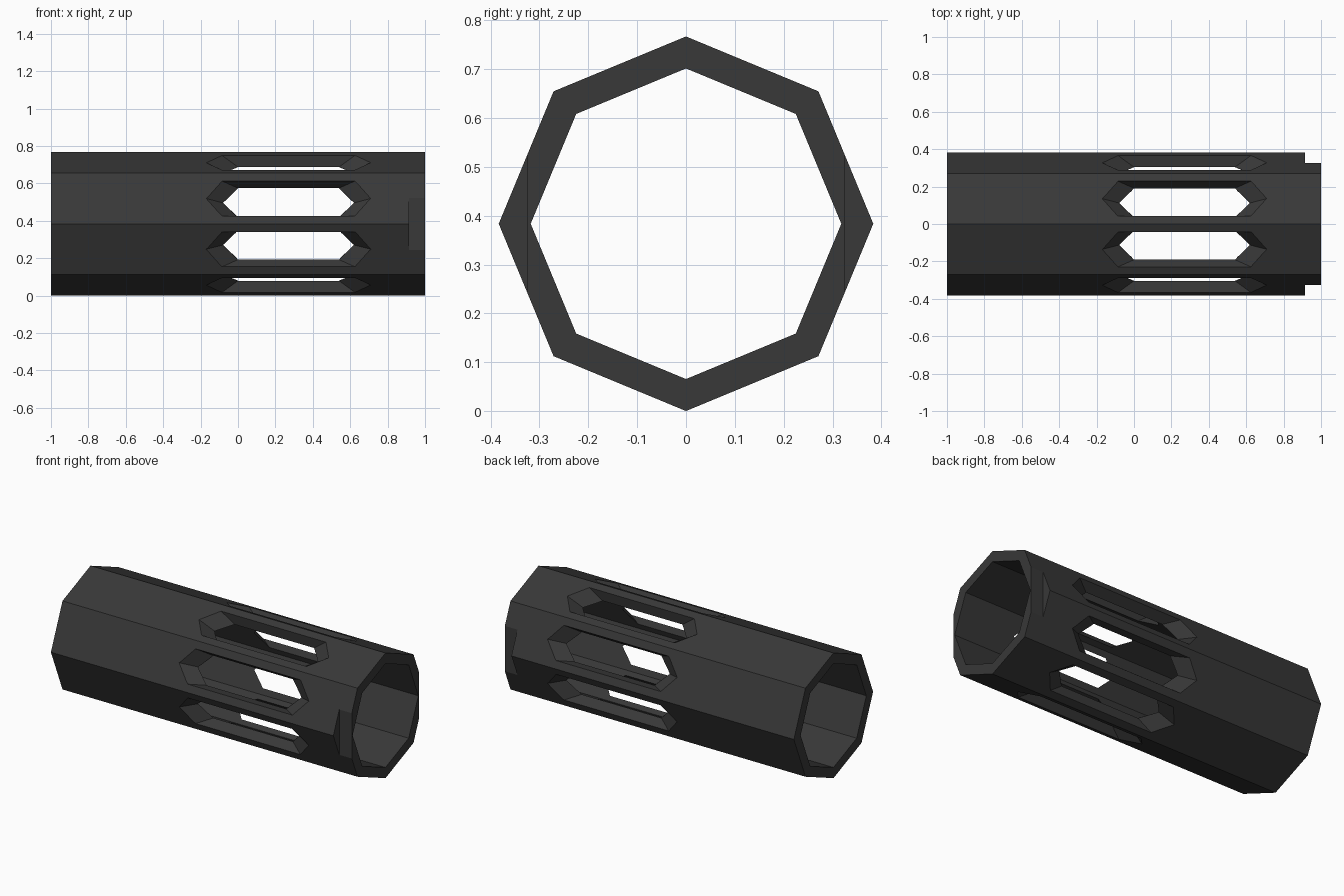
import bpy, bmesh, math
from mathutils import Vector

if "Cube" in bpy.data.objects:
    bpy.data.objects.remove(bpy.data.objects["Cube"])

R_OUT, R_IN, ZC = 0.3835, 0.318, 0.3835
AP = math.cos(math.pi / 8)          # apothem / radius of an octagon


def bridge(bm, a, b):
    n = len(a)
    for i in range(n):
        j = (i + 1) % n
        bm.faces.new((a[i], a[j], b[j], b[i]))


def to_object(bm, name):
    bmesh.ops.recalc_face_normals(bm, faces=bm.faces)
    me = bpy.data.meshes.new(name)
    bm.to_mesh(me)
    bm.free()
    ob = bpy.data.objects.new(name, me)
    bpy.context.collection.objects.link(ob)
    return ob


# Octagonal tube along x
bm = bmesh.new()


def octagon(x, r):
    return [bm.verts.new((x, r * math.cos(k * math.pi / 4), ZC + r * math.sin(k * math.pi / 4)))
            for k in range(8)]


rings = [octagon(-1, R_OUT), octagon(1, R_OUT), octagon(1, R_IN), octagon(-1, R_IN)]
for i in range(4):
    bridge(bm, rings[i], rings[(i + 1) % 4])
tube = to_object(bm, "handguard_tube")
black = bpy.data.materials.new("matte black")
black.diffuse_color = (0.04, 0.04, 0.04, 1)
black.use_nodes = True
black.node_tree.nodes["Principled BSDF"].inputs["Base Color"].default_value = black.diffuse_color
tube.data.materials.append(black)

# Cutters: a tapered hexagonal slot in each of the eight sides
cut = bmesh.new()
for k in range(8):
    a = (k + 0.5) * math.pi / 4
    normal = Vector((0, math.cos(a), math.sin(a)))
    side = Vector((0, -math.sin(a), math.cos(a)))
    loops = []
    for t in (-0.2, 1.2):           # 0 = outer skin, 1 = inner skin
        depth = (R_OUT + (R_IN - R_OUT) * t) * AP
        tip, corner, half = 0.44 - 0.09 * t, 0.355 - 0.085 * t, 0.101 - 0.016 * t
        outline = [(-tip, 0), (-corner, -half), (corner, -half),
                   (tip, 0), (corner, half), (-corner, half)]
        loops.append([cut.verts.new(Vector((0.27 + u, 0, ZC)) + normal * depth + side * v)
                      for u, v in outline])
    bridge(cut, *loops)
    cut.faces.new(loops[0])
    cut.faces.new(loops[1])

# Cutters: flat notches on both side corners at the open end
for s in (-1, 1):
    box = bmesh.ops.create_cube(cut, size=1)["verts"]
    for v in box:
        v.co = (v.co.x * 0.2 + 1.015, v.co.y * 0.2 + s * 0.426, v.co.z * 0.5 + ZC)
cutter = to_object(cut, "slot_cutter")
cutter.hide_render = True

# Cut the openings, then remove the cutter
mod = tube.modifiers.new("openings", 'BOOLEAN')
mod.operation, mod.solver, mod.object = 'DIFFERENCE', 'EXACT', cutter
bpy.context.view_layer.objects.active = tube
tube.select_set(True)
bpy.ops.object.modifier_apply(modifier=mod.name)
bpy.data.objects.remove(cutter)
for m in range(len(tube.data.materials) - 1, 0, -1):
    tube.data.materials.pop(index=m)
for p in tube.data.polygons:
    p.material_index = 0
    p.use_smooth = False
